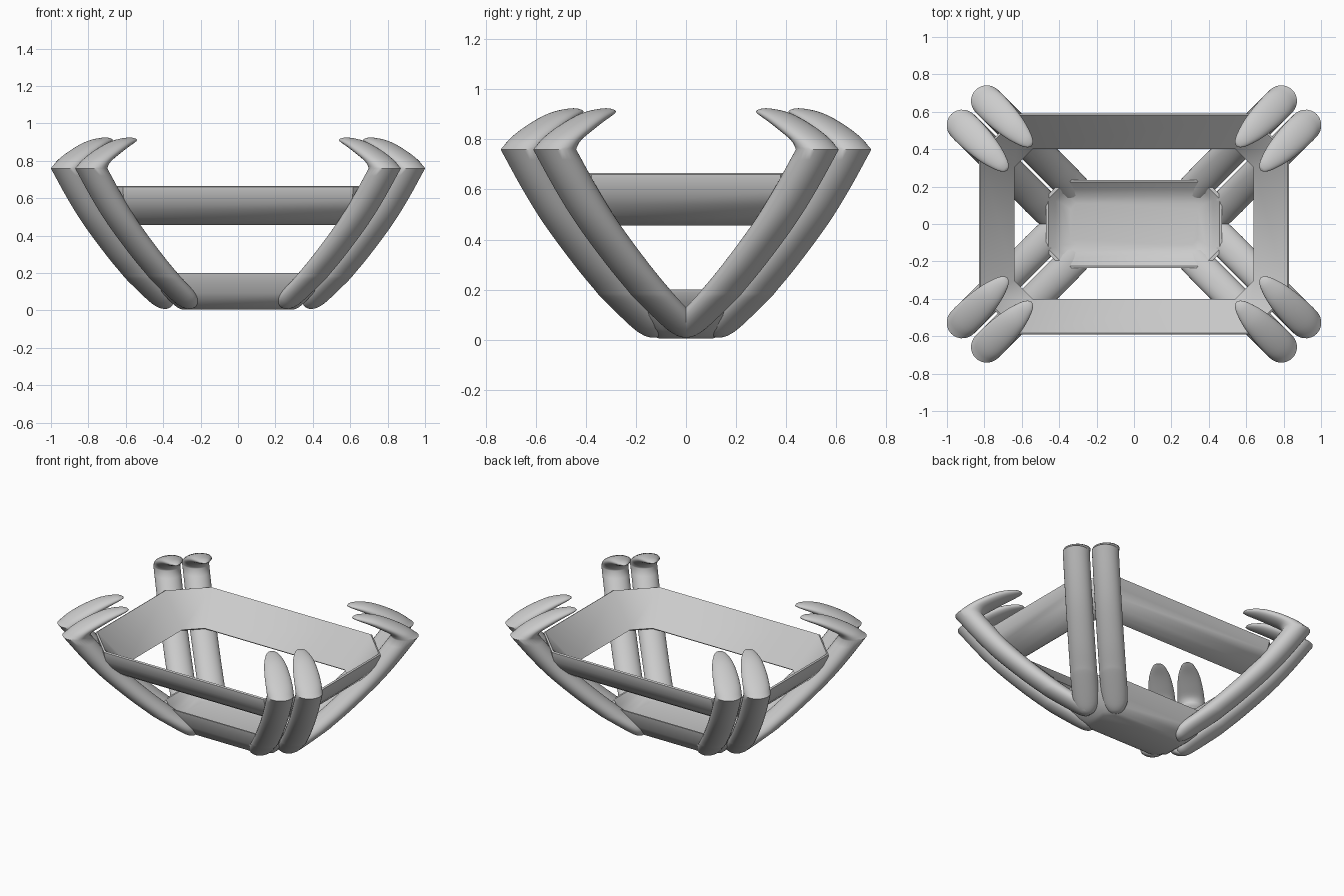
import bpy, bmesh, math
from mathutils import Vector

if "Cube" in bpy.data.objects:
    bpy.data.objects.remove(bpy.data.objects["Cube"])


def finish(name, bm, angle):
    bmesh.ops.recalc_face_normals(bm, faces=bm.faces)
    me = bpy.data.meshes.new(name)
    bm.to_mesh(me)
    bm.free()
    ob = bpy.data.objects.new(name, me)
    bpy.context.collection.objects.link(ob)
    bpy.ops.object.select_all(action='DESELECT')
    ob.select_set(True)
    bpy.context.view_layer.objects.active = ob
    bpy.ops.object.shade_smooth_by_angle(angle=math.radians(angle))
    return ob


def loft(name, rings, closed=False, angle=40):
    """Skin a list of equal-length point rings."""
    bm = bmesh.new()
    vs = [[bm.verts.new(p) for p in r] for r in rings]
    n = len(rings[0])
    pairs = list(zip(vs, vs[1:])) + ([(vs[-1], vs[0])] if closed else [])
    for a, b in pairs:
        for i in range(n):
            j = (i + 1) % n
            bm.faces.new((a[i], a[j], b[j], b[i]))
    if not closed:
        bm.faces.new(vs[0])
        bm.faces.new(vs[-1])
    return finish(name, bm, angle)


def smooth(rows, steps=4):
    """Catmull-Rom through the section rows."""
    r = [Vector(v) for v in rows]
    out = []
    for i in range(len(r) - 1):
        p1, p2 = r[i], r[i + 1]
        p0 = r[i - 1] if i else p1 * 2 - p2
        p3 = r[i + 2] if i + 2 < len(r) else p2 * 2 - p1
        for k in range(steps):
            t = k / steps
            out.append(0.5 * (2 * p1 + (p2 - p0) * t + (2 * p0 - 5 * p1 + 4 * p2 - p3) * t * t
                              + (3 * p1 - p0 - 3 * p2 + p3) * t ** 3))
    return out + [r[-1]]


# Claw sections: outer u, outer z, inner u, inner z, half width (u runs along the diagonal)
foot = [(.249, .012, .244, .018, .006), (.262, .008, .239, .035, .035),
        (.285, .016, .241, .065, .06), (.325, .05, .262, .105, .08)]
shaft = [(c + .062, z, c - .062, z, .085) for c, z in
         ((.375, .16), (.41, .2), (.492, .3), (.61, .46), (.697, .6), (.785, .76))]
hook = [(.845, .76, .725, .76, .085), (.80, .81, .71, .793, .085), (.73, .865, .665, .83, .08),
        (.655, .908, .612, .868, .066), (.59, .924, .57, .893, .042),
        (.56, .921, .552, .905, .022), (.549, .913, .547, .909, .004)]
sections = smooth(foot + shaft) + smooth(hook)[1:]


def claw(name, sx, sy, dx, dy):
    rings = []
    for ou, oz, iu, iz, w in sections:
        ring = []
        for k in range(28):
            a = 2 * math.pi * k / 28
            u = (ou + iu) / 2 + (ou - iu) / 2 * math.cos(a)
            z = (oz + iz) / 2 + (oz - iz) / 2 * math.cos(a)
            s = w * math.sin(a) * math.sqrt(.5)
            ring.append((sx * (u + dx + s), sy * (u + dy - s), z))
        rings.append(ring)
    loft(name, rings, angle=50)


# Two claws at each corner
for sx in (-1, 1):
    for sy in (-1, 1):
        tag = ("left" if sx < 0 else "right") + ("_front" if sy < 0 else "_back")
        claw("inner_claw_" + tag, sx, sy, 0, -.13)
        claw("outer_claw_" + tag, sx, sy, .13, -.26)


def octagon(x, y, c, z):
    return [(x, -y + c, z), (x, y - c, z), (x - c, y, z), (-x + c, y, z),
            (-x, y - c, z), (-x, -y + c, z), (-x + c, -y, z), (x - c, -y, z)]


# Sloped band around the claws: flat inside, bulging outside
band = [(0, .468), (.015, .456), (.06, .467), (.105, .497), (.145, .54), (.175, .59),
        (.189, .64), (.19, .66), (.18, .666)]
loft("basket_band", [octagon(.64 + d, .402 + d, .10 + d * .6, z) for d, z in band], True, 35)

# Shallow tray at the bottom
tray = [(.30, .11, .05, .005), (.325, .135, .06, .016), (.36, .165, .065, .045),
        (.405, .198, .07, .095), (.445, .222, .08, .15), (.468, .233, .09, .188),
        (.47, .235, .09, .2), (.458, .225, .09, .2), (.42, .185, .06, .165),
        (.385, .15, .04, .14), (.34, .11, .03, .132)]
loft("bottom_tray", [octagon(*r) for r in tray], angle=35)
